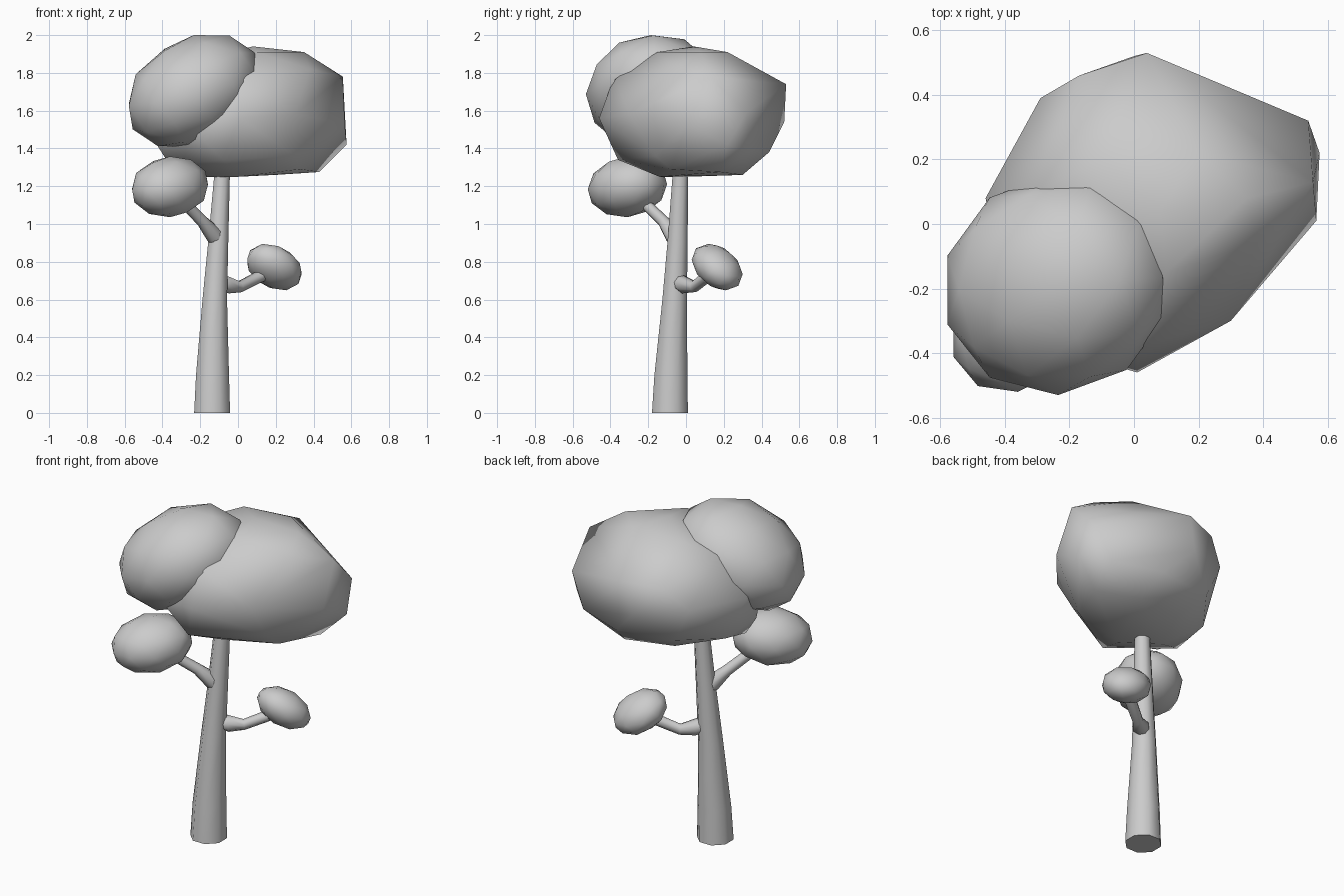
import bpy
import bmesh
import math
from mathutils import Vector

cube = bpy.data.objects.get("Cube")
if cube:
    bpy.data.objects.remove(cube, do_unlink=True)

# One plain grey for the whole tree
grey = bpy.data.materials.new("plain_grey")
grey.use_nodes = True
colour = (0.6, 0.6, 0.6, 1)
grey.diffuse_color = colour
grey.node_tree.nodes["Principled BSDF"].inputs["Base Color"].default_value = colour


def finish(name, bm):
    """Turn a bmesh into a smooth shaded object."""
    bmesh.ops.recalc_face_normals(bm, faces=bm.faces[:])
    for face in bm.faces:
        face.smooth = len(face.verts) < 5
    mesh = bpy.data.meshes.new(name)
    bm.to_mesh(mesh)
    bm.free()
    mesh.materials.append(grey)
    obj = bpy.data.objects.new(name, mesh)
    bpy.context.collection.objects.link(obj)
    return obj


def tapered_limb(name, path, axis, sides=8):
    """Loft rings along a path of (x, y, z, radius)."""
    bm = bmesh.new()
    turn = Vector((0, 0, 1)).rotation_difference(Vector(axis))
    rings = []
    for x, y, z, radius in path:
        ring = []
        for i in range(sides):
            angle = math.tau * (i + 0.5) / sides
            offset = Vector((math.cos(angle), math.sin(angle), 0)) * radius * 1.05
            ring.append(bm.verts.new(Vector((x, y, z)) + turn @ offset))
        rings.append(ring)
    for low, high in zip(rings, rings[1:]):
        for i in range(sides):
            j = (i + 1) % sides
            bm.faces.new((low[i], low[j], high[j], high[i]))
    bm.faces.new(rings[0][::-1])
    bm.faces.new(rings[-1])
    return finish(name, bm)


def leaf_clump(name, centre, half_size, lean):
    """Faceted ball, leaned by shearing, then fitted to its half sizes."""
    bm = bmesh.new()
    bmesh.ops.create_icosphere(bm, subdivisions=2, radius=1)
    y_by_x, z_by_x, z_by_y = lean
    for vert in bm.verts:
        x, y, z = vert.co
        vert.co = (x, y + y_by_x * x, z + z_by_x * x + z_by_y * y)
    for axis in range(3):
        values = [vert.co[axis] for vert in bm.verts]
        low, high = min(values), max(values)
        for vert in bm.verts:
            unit = 2 * (vert.co[axis] - low) / (high - low) - 1
            vert.co[axis] = centre[axis] + unit * half_size[axis]
    return finish(name, bm)


# Trunk and its two branches
tapered_limb("trunk", [
    (-0.137, -0.085, 0, 0.098),
    (-0.135, -0.08, 0.2, 0.09),
    (-0.123, -0.06, 0.6, 0.067),
    (-0.105, -0.045, 0.9, 0.055),
    (-0.085, -0.03, 1.25, 0.043),
    (-0.075, -0.02, 1.4, 0.035),
], (0, 0, 1))
tapered_limb("upper_branch", [
    (-0.09, -0.03, 0.88, 0.03),
    (-0.13, -0.07, 0.945, 0.045),
    (-0.19, -0.12, 1.015, 0.03),
    (-0.32, -0.26, 1.15, 0.027),
], (-0.7, -0.6, 0.8))
tapered_limb("lower_branch", [
    (-0.11, -0.05, 0.685, 0.03),
    (-0.06, -0.015, 0.68, 0.047),
    (0.01, 0.045, 0.668, 0.029),
    (0.16, 0.14, 0.745, 0.032),
], (0.8, 0.6, 0.15))

# Small and medium leaf clumps
leaf_clump("lower_leaves", (0.192, 0.165, 0.772), (0.143, 0.135, 0.123), (0.08, -0.3, -0.33))
leaf_clump("side_leaves", (-0.36, -0.31, 1.197), (0.2, 0.21, 0.161), (0.18, 0.08, 0.08))
leaf_clump("upper_leaves", (-0.235, -0.185, 1.705), (0.343, 0.345, 0.295), (0.06, 0.27, 0.06))

# Main crown, wrapped around a few corner points from bottom to top
crown_corners = [
    (-0.2, 0, 1.25), (0, -0.14, 1.25), (0.43, 0.18, 1.275), (0.2, 0.3, 1.26),
    (-0.1, 0.25, 1.28), (0.33, -0.08, 1.29), (-0.36, -0.06, 1.31),
    (-0.08, -0.36, 1.34), (0.3, -0.16, 1.36), (0.45, 0.34, 1.39),
    (0.16, 0.44, 1.38), (-0.2, 0.38, 1.39), (-0.37, 0.15, 1.36), (-0.43, -0.06, 1.42),
    (0.575, 0.22, 1.42), (0.565, 0.01, 1.53), (0.3, -0.3, 1.58), (0.01, -0.46, 1.56),
    (-0.26, -0.38, 1.52), (-0.46, 0.08, 1.6), (-0.29, 0.39, 1.6), (0, 0.52, 1.54),
    (0.54, 0.32, 1.59), (0.555, 0.13, 1.78), (0.04, 0.53, 1.74), (-0.17, 0.46, 1.72),
    (0.01, -0.38, 1.78), (0.35, 0.08, 1.91), (0.2, 0.22, 1.91), (0.08, 0.04, 1.94),
    (-0.1, 0.2, 1.9), (0.1, -0.15, 1.91), (-0.3, 0.1, 1.82), (0.38, -0.06, 1.82),
]
bm = bmesh.new()
for corner in crown_corners:
    bm.verts.new(corner)
hull = bmesh.ops.convex_hull(bm, input=bm.verts[:])
inside = {item for item in hull["geom_interior"] if isinstance(item, bmesh.types.BMVert)}
bmesh.ops.delete(bm, geom=list(inside), context="VERTS")
finish("main_crown", bm)
